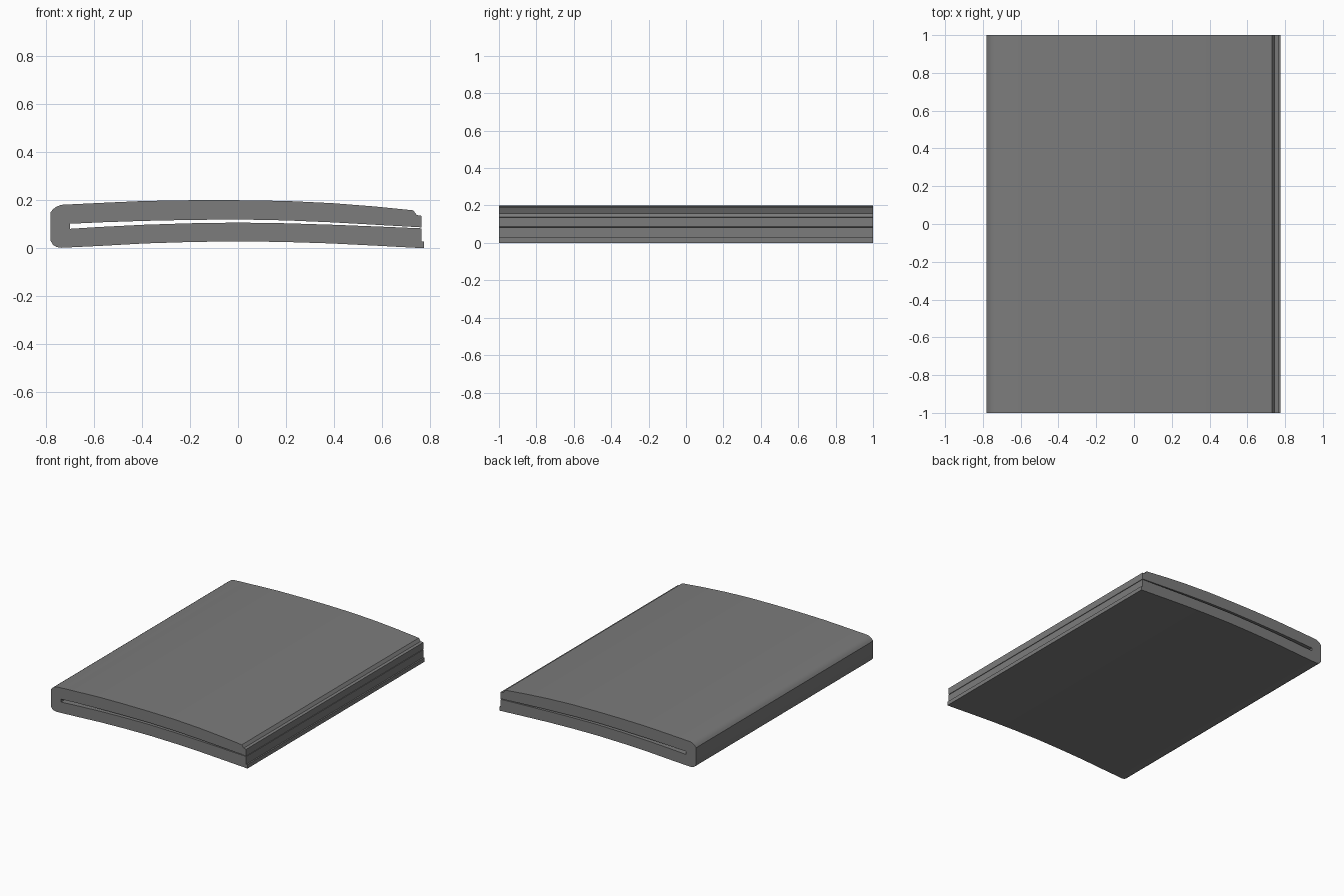
import bpy
import bmesh

cube = bpy.data.objects.get("Cube")
if cube:
    bpy.data.objects.remove(cube, do_unlink=True)

grey = bpy.data.materials.new("mid grey")
grey.use_nodes = True
COLOUR = (0.2, 0.2, 0.2, 1.0)
grey.diffuse_color = COLOUR
grey.node_tree.nodes["Principled BSDF"].inputs["Base Color"].default_value = COLOUR


def extrude_profile(name, profile, half_length=1.0):
    """Extrude a closed x-z outline along y into a solid."""
    bm = bmesh.new()
    verts = [bm.verts.new((x, -half_length, z)) for x, z in profile]
    front = bm.faces.new(verts)
    back = bmesh.ops.extrude_face_region(bm, geom=[front], use_keep_orig=True)
    moved = [g for g in back["geom"] if isinstance(g, bmesh.types.BMVert)]
    bmesh.ops.translate(bm, verts=moved, vec=(0, 2 * half_length, 0))
    bmesh.ops.recalc_face_normals(bm, faces=bm.faces)
    mesh = bpy.data.meshes.new(name)
    bm.to_mesh(mesh)
    bm.free()
    mesh.materials.append(grey)
    obj = bpy.data.objects.new(name, mesh)
    bpy.context.collection.objects.link(obj)
    bpy.ops.object.select_all(action="DESELECT")
    obj.select_set(True)
    bpy.context.view_layer.objects.active = obj
    bpy.ops.object.shade_smooth_by_angle(angle=0.6)
    return obj


# Arched top line, rounded spine and arched bottom line of the cover
outer = [(0.73, 0.158), (0.57, 0.174), (0.39, 0.188), (0.2, 0.197), (0, 0.2),
         (-0.2, 0.2), (-0.39, 0.197), (-0.57, 0.189), (-0.735, 0.181),
         (-0.755, 0.174), (-0.77, 0.163), (-0.78, 0.15),
         (-0.78, 0.03), (-0.77, 0.014), (-0.755, 0.005), (-0.735, 0.002),
         (-0.57, 0.01), (-0.39, 0.02), (-0.2, 0.026), (0, 0.029),
         (0.2, 0.026), (0.39, 0.02), (0.57, 0.011), (0.775, 0.0)]

# Boundary between the cover and the folded filling
seam = [(0.775, 0.028), (0.765, 0.028), (0.57, 0.038), (0.39, 0.047),
        (0.2, 0.054), (0, 0.058), (-0.2, 0.054), (-0.39, 0.047),
        (-0.57, 0.038), (-0.735, 0.03), (-0.75, 0.045),
        (-0.75, 0.14), (-0.735, 0.153), (-0.57, 0.16), (-0.39, 0.166),
        (-0.2, 0.17), (0, 0.171), (0.2, 0.167), (0.39, 0.158),
        (0.57, 0.147), (0.745, 0.138)]

# Narrow slot between the two folded halves, from its open end and back
slot = [(0.765, 0.087), (0.57, 0.098), (0.39, 0.108), (0.2, 0.116),
        (0, 0.12), (-0.2, 0.118), (-0.39, 0.114), (-0.57, 0.108),
        (-0.7, 0.102), (-0.7, 0.081), (-0.57, 0.089), (-0.39, 0.098),
        (-0.2, 0.104), (0, 0.107), (0.2, 0.104), (0.39, 0.098),
        (0.57, 0.091), (0.765, 0.083)]

extrude_profile("cover", outer + seam)
extrude_profile("folded_filling", seam[1:] + [(0.765, 0.135)] + slot)
